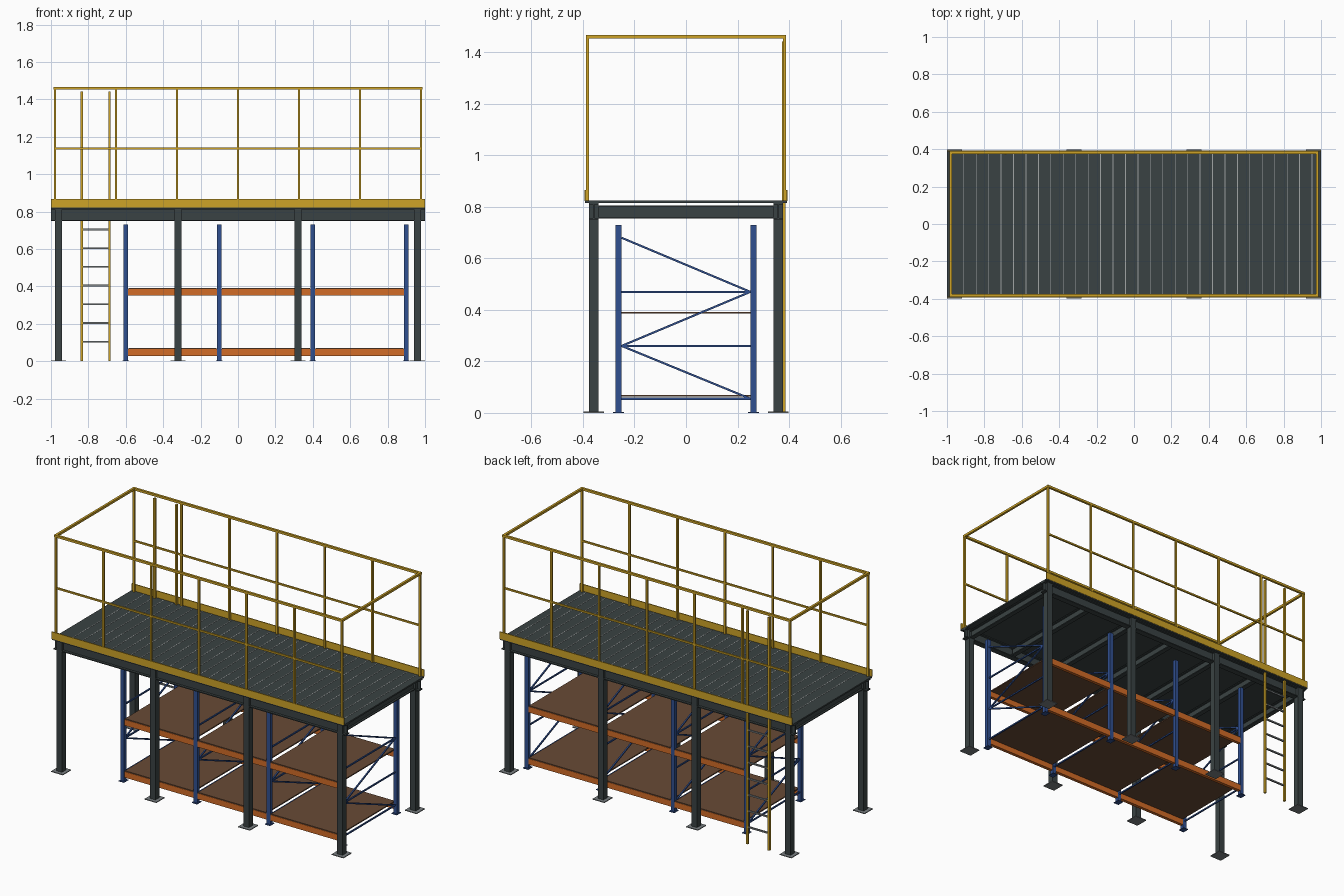
import bpy, bmesh
from mathutils import Vector, Matrix

cube = bpy.data.objects.get("Cube")
if cube:
    bpy.data.objects.remove(cube)


def material(name, rgb):
    m = bpy.data.materials.new(name)
    m.use_nodes = True
    color = (*rgb, 1)
    m.diffuse_color = color
    m.node_tree.nodes["Principled BSDF"].inputs["Base Color"].default_value = color
    return m


STEEL = material("dark steel", (0.042, 0.055, 0.056))
YELLOW = material("safety yellow", (0.62, 0.37, 0.02))
BLUE = material("rack blue", (0.03, 0.08, 0.28))
ORANGE = material("beam orange", (0.65, 0.15, 0.02))
BROWN = material("shelf brown", (0.14, 0.068, 0.036))
GREY = material("plate grey", (0.2, 0.22, 0.23))
LIGHT = material("light seam", (0.36, 0.38, 0.38))


class Part:
    """Collects boxes and bars into one named object."""

    def __init__(self, name, mat):
        self.name, self.mat, self.bm = name, mat, bmesh.new()

    def box(self, x, y, z, sx, sy, sz):
        """Box centred on x, y with its bottom at z."""
        m = Matrix.Translation((x, y, z + sz / 2)) @ Matrix.Diagonal((sx, sy, sz, 1))
        bmesh.ops.create_cube(self.bm, size=1, matrix=m)

    def bar(self, a, b, thick):
        """Square bar between two points."""
        a, b = Vector(a), Vector(b)
        d = b - a
        m = (Matrix.Translation((a + b) / 2) @ d.to_track_quat("Z", "Y").to_matrix().to_4x4()
             @ Matrix.Diagonal((thick, thick, d.length, 1)))
        bmesh.ops.create_cube(self.bm, size=1, matrix=m)

    def i_beam(self, x, y, z, length, width, height, along_x):
        """I-section beam: two flanges and a web."""
        flange = 0.006
        rows = ((z, width, flange), (z + height - flange, width, flange),
                (z + flange, flange, height - 2 * flange))
        for bottom, w, h in rows:
            sx, sy = (length, w) if along_x else (w, length)
            self.box(x, y, bottom, sx, sy, h)

    def done(self):
        mesh = bpy.data.meshes.new(self.name)
        self.bm.to_mesh(mesh)
        self.bm.free()
        mesh.materials.append(self.mat)
        ob = bpy.data.objects.new(self.name, mesh)
        bpy.context.collection.objects.link(ob)


SIDES = (-1, 1)
COLUMNS_X = (-0.96, -0.32, 0.32, 0.96)
DECK_Z = 0.824

# Columns and their base plates
columns = Part("columns", STEEL)
plates = Part("base_plates", GREY)
for x in COLUMNS_X:
    for s in SIDES:
        columns.box(x, s * 0.358, 0.004, 0.038, 0.038, 0.806)
        plates.box(x, s * 0.358, 0, 0.08, 0.08, 0.005)
columns.done()
plates.done()

# Long edge beams and cross joists
beams = Part("edge_beams", STEEL)
for s in SIDES:
    beams.i_beam(0, s * 0.358, 0.75, 2, 0.036, 0.066, True)
beams.done()
joists = Part("cross_joists", STEEL)
for i in range(-3, 4):
    joists.i_beam(i * 0.32, 0, 0.755, 0.69, 0.028, 0.05, False)
joists.done()

# Deck with light seams between the planks
deck = Part("deck", STEEL)
deck.box(0, 0, 0.815, 2, 0.784, DECK_Z - 0.815)
deck.done()
seams = Part("deck_seams", LIGHT)
for i in range(29):
    seams.box(-0.91 + i * 0.0665, 0, DECK_Z, 0.004, 0.76, 0.001)
seams.done()

# Toe boards
toe = Part("toe_boards", YELLOW)
for s in SIDES:
    toe.box(0, s * 0.391, 0.822, 2, 0.006, 0.044)
toe.done()

# Guard rail
rail = Part("guard_rail", YELLOW)
for s in SIDES:
    y = s * 0.382
    for i in range(-3, 4):
        rail.box(i * 0.3263, y, DECK_Z, 0.012, 0.012, 0.636)
    rail.box(0, y, 1.453, 1.972, 0.014, 0.014)
    rail.box(0, y, 1.133, 1.958, 0.01, 0.01)
    rail.box(s * 0.979, 0, 1.453, 0.014, 0.76, 0.014)
rail.done()

# Ladder
LADDER_X = (-0.835, -0.687)
ladder = Part("ladder_rails", YELLOW)
for x in LADDER_X:
    ladder.box(x, 0.379, 0, 0.012, 0.014, 1.442)
ladder.done()
rungs = Part("ladder_rungs", GREY)
for i in range(1, 8):
    rungs.box(sum(LADDER_X) / 2, 0.379, i * 0.1, 0.14, 0.009, 0.009)
rungs.done()

# Rack uprights with feet and zigzag bracing
RACK_X = (-0.6, -0.1, 0.4, 0.9)
uprights = Part("rack_uprights", BLUE)
braces = Part("rack_braces", BLUE)
zigzag = ((-0.25, 0.68), (0.25, 0.47), (-0.25, 0.26), (0.25, 0.055))
for x in RACK_X:
    for s in SIDES:
        uprights.box(x, s * 0.262, 0, 0.025, 0.022, 0.73)
        uprights.box(x, s * 0.262, 0, 0.036, 0.042, 0.004)
    for (y0, z0), (y1, z1) in zip(zigzag, zigzag[1:]):
        braces.bar((x, y0, z0), (x, y1, z1), 0.008)
        braces.bar((x, -0.25, z1), (x, 0.25, z1), 0.008)
uprights.done()
braces.done()

# Rack beams and shelves for each bay and level
rack_beams = Part("rack_beams", ORANGE)
shelves = Part("rack_shelves", BROWN)
for x0, x1 in zip(RACK_X, RACK_X[1:]):
    mid = (x0 + x1) / 2
    for z in (0.028, 0.35):
        for s in SIDES:
            rack_beams.box(mid, s * 0.262, z, 0.476, 0.02, 0.036)
        shelves.box(mid, 0, z + 0.035, 0.47, 0.54, 0.007)
rack_beams.done()
shelves.done()
